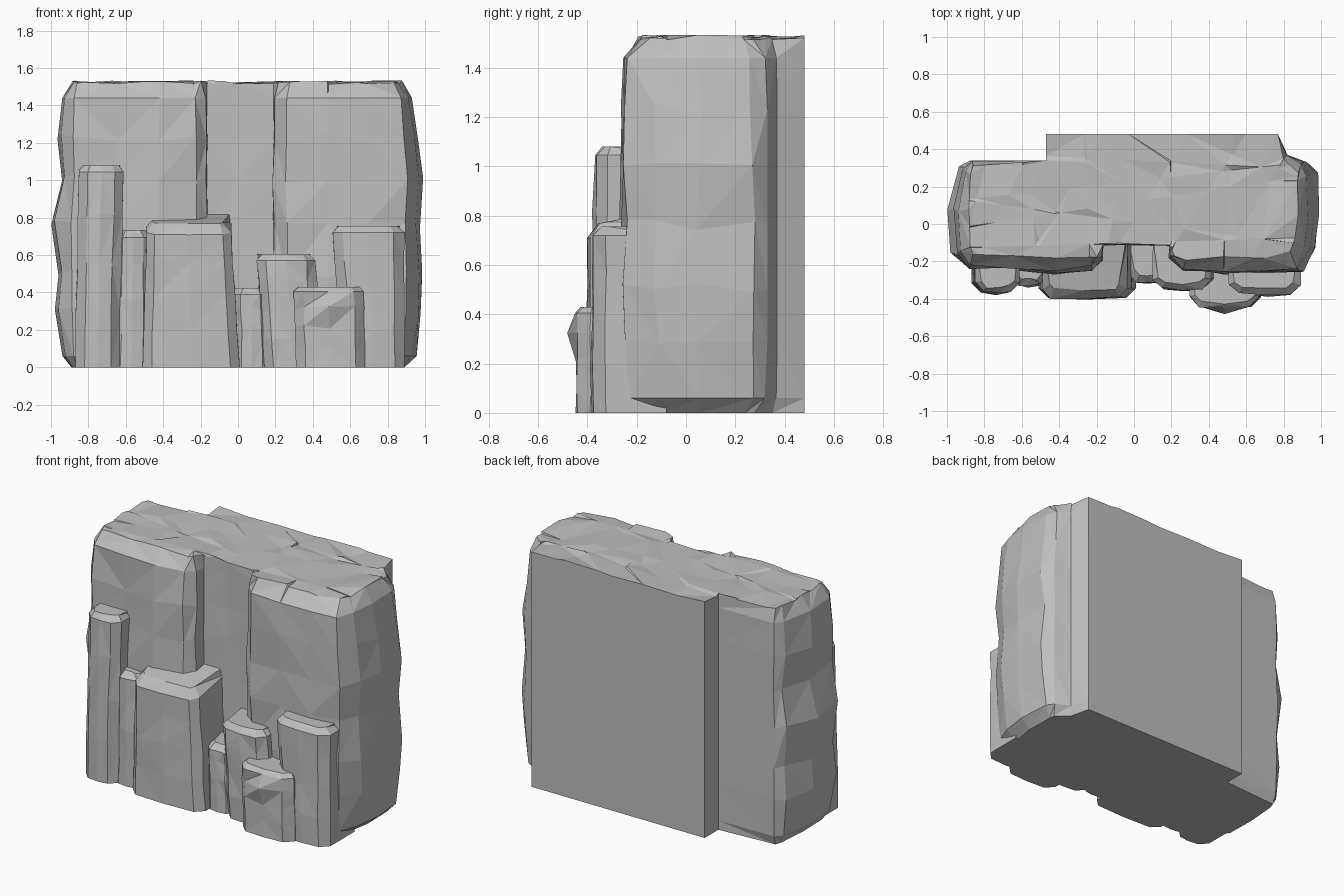
import bpy, bmesh, random
from mathutils import Vector

random.seed(7)
cube = bpy.data.objects.get("Cube")
if cube:
    bpy.data.objects.remove(cube)

stone = bpy.data.materials.new("grey_stone")
stone.use_nodes = True
stone.diffuse_color = (0.52, 0.52, 0.52, 1)
stone.node_tree.nodes["Principled BSDF"].inputs["Base Color"].default_value = stone.diffuse_color


def inward(plan, i):
    """Inward direction at a corner of a counter-clockwise plan."""
    p, q, r = (Vector(plan[j % len(plan)][:2]) for j in (i - 1, i, i + 1))
    a, b = (q - p).normalized(), (r - q).normalized()
    return Vector((-a.y - b.y, a.x + b.x)).normalized()


def rock(name, plan, levels, warp, rough, cuts=()):
    """Stack a plan of (x, y, inset) through (height, inset factor) levels."""
    bm = bmesh.new()
    rings = []
    for k, (z, factor) in enumerate(levels):
        ring = []
        for i, (x, y, inset) in enumerate(plan):
            d = inward(plan, i) * inset * factor
            co = warp(k, i, Vector((x + d.x, y + d.y, z)))
            if z > 0 and y < 0.32:
                shake = rough if inset else rough * 0.4
                co.x += random.uniform(-shake, shake) * 0.5
                co.y += random.uniform(-shake, shake)
                if 1 < k < len(levels) - 2:
                    co.z += random.uniform(-2, 2) * rough
            ring.append(bm.verts.new(co))
        rings.append(ring)
    # Sides in triangles with mixed diagonals
    n = len(plan)
    for low, high in zip(rings, rings[1:]):
        for i in range(n):
            a, b, c, d = low[i], low[(i + 1) % n], high[(i + 1) % n], high[i]
            pair = ((a, b, c), (a, c, d)) if random.random() < 0.5 else ((a, b, d), (b, c, d))
            for tri in pair:
                bm.faces.new(tri)
    bm.faces.new(rings[0][::-1])
    cap = [bm.faces.new(rings[-1])]
    # Uneven top, cut along slanted lines
    for point, normal in cuts:
        geom = set(cap)
        for f in cap:
            geom.update(f.edges)
            geom.update(f.verts)
        res = bmesh.ops.bisect_plane(bm, geom=list(geom), plane_co=point, plane_no=normal)
        cap = [g for g in res["geom"] if isinstance(g, bmesh.types.BMFace)]
    if cuts:
        for v in {v for f in cap for v in f.verts}:
            v.co.z += random.uniform(-0.012, 0.008)
    bmesh.ops.triangulate(bm, faces=[f for f in bm.faces if len(f.verts) > 3])
    bmesh.ops.recalc_face_normals(bm, faces=bm.faces)
    mesh = bpy.data.meshes.new(name)
    bm.to_mesh(mesh)
    bm.free()
    mesh.materials.append(stone)
    obj = bpy.data.objects.new(name, mesh)
    bpy.context.collection.objects.link(obj)
    return obj


# Cliff body: two bulging masses, a recess between them and a flat back
body_plan = [
    (-0.96, -0.16, .09), (-0.89, -0.235, .08), (-0.65, -0.24, .08), (-0.42, -0.26, .08),
    (-0.22, -0.24, .06), (-0.17, -0.19, .03), (-0.165, -0.115, 0), (0, -0.11, 0),
    (0.19, -0.115, 0), (0.19, -0.18, .03), (0.26, -0.24, .06), (0.48, -0.26, .08),
    (0.7, -0.255, .08), (0.9, -0.245, .11), (0.96, -0.12, .11), (0.98, 0.05, .1),
    (0.97, 0.27, .1), (0.92, 0.33, .07), (0.82, 0.37, .03), (0.77, 0.48, 0),
    (-0.47, 0.48, 0), (-0.47, 0.34, 0), (-0.87, 0.34, .03), (-0.92, 0.3, .06),
    (-0.98, 0.08, .1)]
body_levels = [(0, .9), (.06, .2), (.3, 0), (.5, 0), (.76, 0), (1, 0), (1.23, 0),
               (1.44, .15), (1.525, 1)]
wave_right = [0, -.01, 0, .01, -.01, .01, -.02, -.04, 0]
wave_left = [0, -.02, 0, -.02, .02, -.04, -.01, -.03, 0]


def body_warp(k, i, co):
    t = min(1, max(0, (abs(co.x) - 0.85) / 0.12))
    if co.x > 0:
        co.x += wave_right[k] * t
    else:
        co.x -= wave_left[k] * t
    return co


grid = [((-0.85 + s * 0.15, 0.1, 1.5), (1, random.uniform(-.7, .7), 0)) for s in range(12)]
grid += [((0, -0.1 + s * 0.11, 1.5), (random.uniform(-.2, .2), 1, 0)) for s in range(5)]
rock("cliff_body", body_plan, body_levels, body_warp, 0.012, grid)


def column(name, base, top, front, height, chamfer=0.035, tilt=0.0, bump=0.0):
    """Broken rock column leaning from its base span to its top span."""
    x0, x1 = base
    c = min(0.05, (x1 - x0) * 0.25)
    mid = (x0 + x1) / 2
    plan = [(x0, -0.08, 0), (x0, front + c, chamfer), (x0 + c, front, chamfer),
            (mid, front - 0.008, chamfer), (x1 - c, front, chamfer),
            (x1, front + c, chamfer), (x1, -0.08, 0)]
    levels = [(0, 0), (height * .25, 0), (height * .5, 0), (height * .75, 0),
              (height - chamfer, 0), (height, 1)]

    def warp(k, i, co):
        t = co.z / height
        s = (co.x - x0) / (x1 - x0)
        co.x += t * ((1 - s) * (top[0] - x0) + s * (top[1] - x1))
        if k >= 4:
            co.z += tilt * (co.y - front)
        if k == 3 and i == 3:
            co.y -= bump
        return co

    rock(name, plan, levels, warp, 0.008)


# Broken columns along the foot of the cliff
column("tall_side_column", (-0.87, -0.63), (-0.85, -0.61), -0.365, 1.08)
column("side_ledge", (-0.68, -0.46), (-0.66, -0.46), -0.325, 0.73)
column("wide_middle_column", (-0.51, 0.01), (-0.49, -0.04), -0.395, 0.76, 0.05, 0.2)
column("low_ledge", (-0.03, 0.18), (-0.03, 0.16), -0.31, 0.425)
column("leaning_column", (0.14, 0.46), (0.1, 0.41), -0.345, 0.605)
column("front_block", (0.31, 0.68), (0.30, 0.67), -0.44, 0.43, 0.025, 0, 0.035)
column("broad_side_column", (0.56, 0.89), (0.50, 0.89), -0.375, 0.755)
